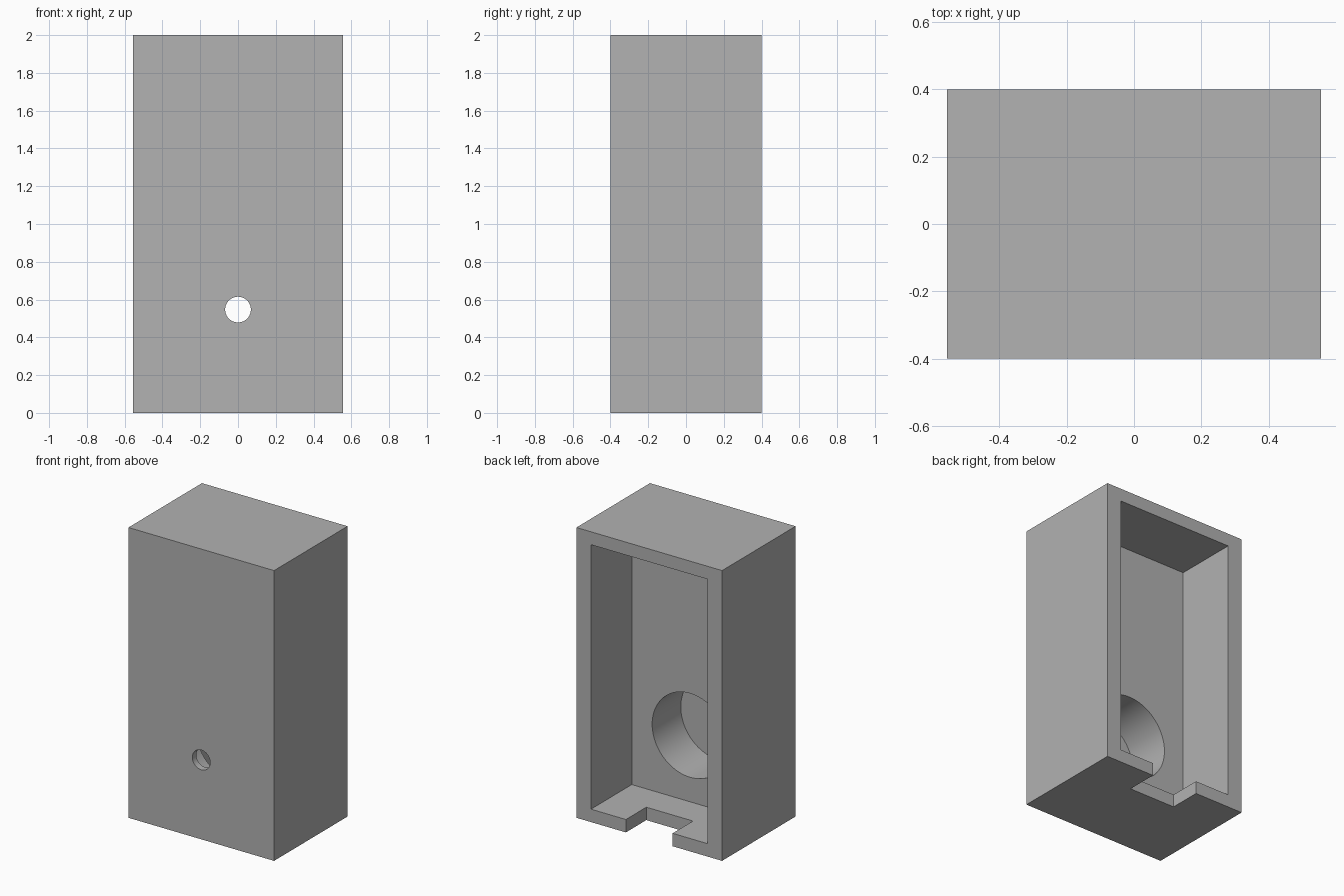
import bpy
from math import radians

cube = bpy.data.objects.get("Cube")
if cube:
    bpy.data.objects.remove(cube, do_unlink=True)

W, D, H = 1.11, 0.8, 2.0            # outer size
SIDE, CAP = 0.111, 0.089            # side wall, top and bottom wall
FLOOR_Y = -0.044                    # pocket floor
BORE_Y = -0.356                     # end of the wide bore
HOLE_Z = 0.547

grey = bpy.data.materials.new("plain grey")
grey.use_nodes = True
colour = (0.445, 0.445, 0.445, 1)
grey.diffuse_color = colour
grey.node_tree.nodes["Principled BSDF"].inputs["Base Color"].default_value = colour


def box(name, x, y, z):
    """Box from (min, max) pairs."""
    spans = (x, y, z)
    bpy.ops.mesh.primitive_cube_add(size=1, location=[(a + b) / 2 for a, b in spans])
    ob = bpy.context.object
    ob.name = name
    ob.scale = [b - a for a, b in spans]
    bpy.ops.object.transform_apply(location=True, rotation=False, scale=True)
    ob.data.materials.append(grey)
    return ob


def rod(name, radius, y0, y1):
    """Cylinder along y at the hole height."""
    bpy.ops.mesh.primitive_cylinder_add(vertices=96, radius=radius, depth=y1 - y0,
                                        location=(0, (y0 + y1) / 2, HOLE_Z),
                                        rotation=(radians(90), 0, 0))
    ob = bpy.context.object
    ob.name = name
    bpy.ops.object.transform_apply(location=True, rotation=True, scale=True)
    ob.data.materials.append(grey)
    return ob


# Solid block
housing = box("housing", (-W / 2, W / 2), (-D / 2, D / 2), (0, H))

# Rear pocket, wide bore, small front hole, cable notch in the bottom wall
cutters = [
    box("pocket_cutter", (SIDE - W / 2, W / 2 - SIDE), (FLOOR_Y, D), (CAP, H - CAP)),
    rod("bore_cutter", 0.289, BORE_Y, 0.1),
    rod("front_hole_cutter", 0.068, -0.6, -0.2),
    box("notch_cutter", (-0.178, 0.178), (D / 2 - 0.222, D), (-0.1, 0.2)),
]

bpy.ops.object.select_all(action='DESELECT')
housing.select_set(True)
bpy.context.view_layer.objects.active = housing
for cutter in cutters:
    cutter.hide_render = True
    mod = housing.modifiers.new(cutter.name, 'BOOLEAN')
    mod.operation = 'DIFFERENCE'
    mod.solver = 'EXACT'
    mod.object = cutter
    bpy.ops.object.modifier_apply(modifier=mod.name)
    bpy.data.objects.remove(cutter, do_unlink=True)

bpy.ops.object.shade_smooth_by_angle(angle=radians(30))
